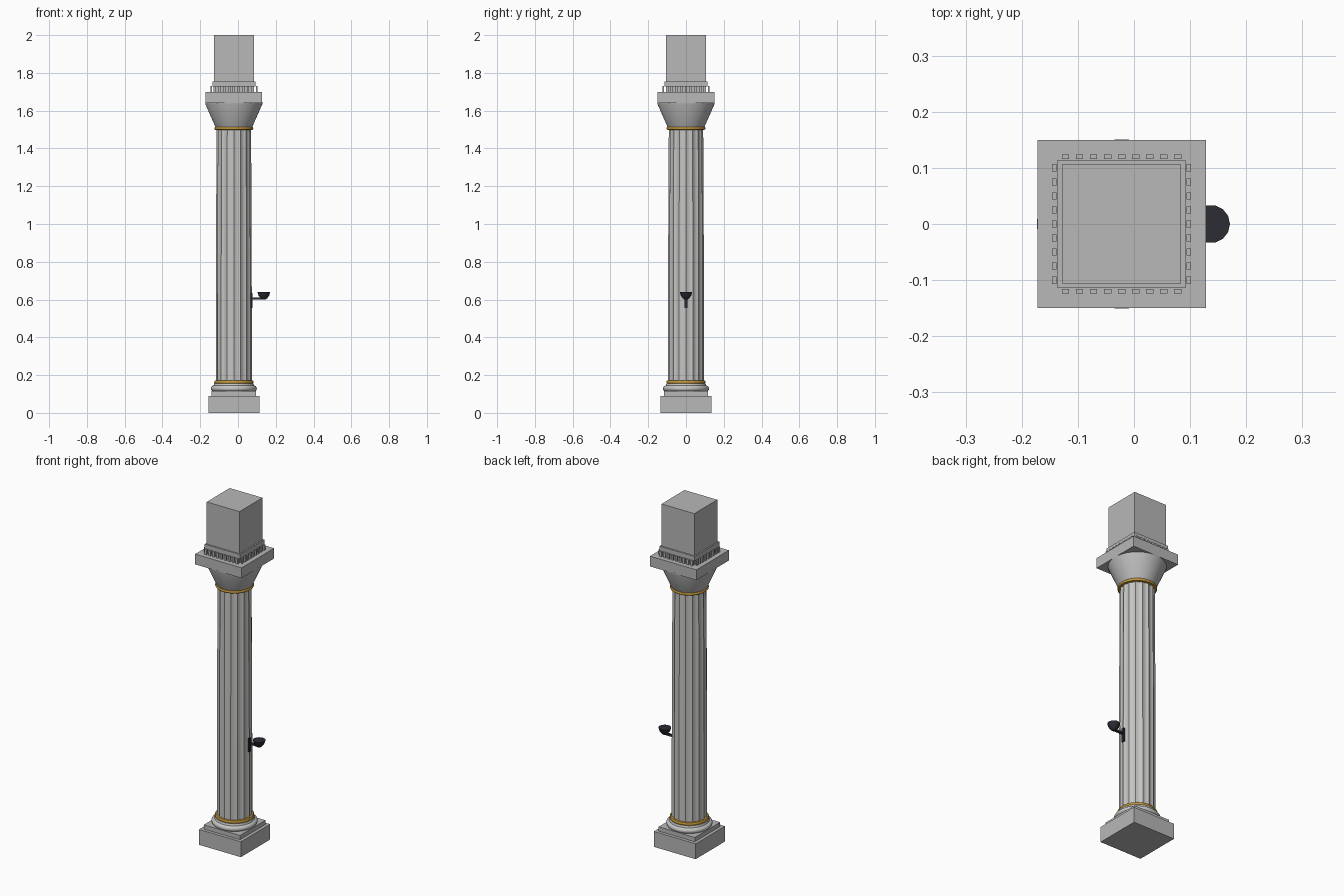
import bpy, bmesh, math

if "Cube" in bpy.data.objects:
    bpy.data.objects.remove(bpy.data.objects["Cube"])

CX = -0.022  # column axis; the lamp sticks out on +x


def material(name, rgb):
    m = bpy.data.materials.new(name)
    m.diffuse_color = (*rgb, 1)
    m.use_nodes = True
    m.node_tree.nodes["Principled BSDF"].inputs["Base Color"].default_value = m.diffuse_color
    return m


STONE = material("grey_stone", (0.48, 0.48, 0.48))
PALE = material("pale_stone", (0.56, 0.56, 0.55))
GOLD = material("gold", (0.55, 0.31, 0.04))
IRON = material("dark_iron", (0.025, 0.025, 0.035))


def finish(name, bm, mat, smooth=False):
    bmesh.ops.recalc_face_normals(bm, faces=bm.faces)
    me = bpy.data.meshes.new(name)
    bm.to_mesh(me)
    bm.free()
    me.materials.append(mat)
    ob = bpy.data.objects.new(name, me)
    bpy.context.collection.objects.link(ob)
    if smooth:
        bpy.ops.object.select_all(action='DESELECT')
        ob.select_set(True)
        bpy.context.view_layer.objects.active = ob
        bpy.ops.object.shade_smooth_by_angle(angle=math.radians(30))
    return ob


def add_box(bm, x0, x1, y0, y1, z0, z1):
    vs = bmesh.ops.create_cube(bm, size=1)["verts"]
    for v in vs:
        v.co.x = x0 if v.co.x < 0 else x1
        v.co.y = y0 if v.co.y < 0 else y1
        v.co.z = z0 if v.co.z < 0 else z1


def box(name, mat, *dims):
    bm = bmesh.new()
    add_box(bm, *dims)
    return finish(name, bm, mat)


def block(name, half, z0, z1, mat=STONE):
    return box(name, mat, CX - half, CX + half, -half, half, z0, z1)


def loft(name, levels, mat, n, cx=CX, shape=lambda i: 0.0):
    """Stack rings of (radius, z); shape(i) is cut from the radius at point i."""
    bm = bmesh.new()
    rings = []
    for r, z in levels:
        ring = []
        for i in range(n):
            a = 2 * math.pi * i / n
            rr = r - shape(i)
            ring.append(bm.verts.new((cx + rr * math.cos(a), rr * math.sin(a), z)))
        rings.append(ring)
    for lo, hi in zip(rings, rings[1:]):
        for i in range(n):
            j = (i + 1) % n
            bm.faces.new((lo[i], lo[j], hi[j], hi[i]))
    bm.faces.new(rings[0][::-1])
    bm.faces.new(rings[-1])
    return finish(name, bm, mat, True)


def rounded(radius, bulge, z0, z1, steps=8):
    """Half-round moulding profile."""
    mid, h = (z0 + z1) / 2, (z1 - z0) / 2
    return [(radius + bulge * math.cos(t), mid + h * math.sin(t))
            for t in (-math.pi / 2 + math.pi * k / steps for k in range(steps + 1))]


# Base
block("plinth", 0.135, 0.0, 0.09)
block("plinth_step", 0.117, 0.09, 0.115)
loft("base_torus", rounded(0.106, 0.016, 0.113, 0.145), PALE, 48)
loft("base_collar", [(0.108, 0.143), (0.104, 0.156)], PALE, 48)
loft("lower_gold_ring", rounded(0.097, 0.007, 0.154, 0.172, 6), GOLD, 48)

# Fluted shaft with a gentle taper
FLUTES, SEG = 16, 6
loft("fluted_shaft", [(0.095, 0.155), (0.095, 0.6), (0.0935, 1.1), (0.091, 1.51)],
     PALE, FLUTES * SEG,
     shape=lambda i: 0.006 * math.sin(math.pi * (i % SEG) / SEG))

# Capital
loft("upper_gold_ring", rounded(0.096, 0.007, 1.498, 1.514, 6), GOLD, 48)
loft("capital_bell", [(0.096, 1.51), (0.151, 1.635), (0.151, 1.645)], STONE, 48)
block("abacus", 0.15, 1.64, 1.70)
block("upper_block", 0.106, 1.70, 2.0)
block("upper_band", 0.114, 1.727, 1.754)

# Row of dentils on each side of the upper block
bm = bmesh.new()
for k in range(-4, 5):
    c = 0.025 * k
    for s in (-1, 1):
        d0, d1 = sorted((s * 0.116, s * 0.124))
        add_box(bm, CX + c - 0.0065, CX + c + 0.0065, d0, d1, 1.70, 1.73)
        add_box(bm, CX + d0, CX + d1, c - 0.0065, c + 0.0065, 1.70, 1.73)
finish("dentils", bm, STONE)

# Wall lamp
box("lamp_wall_plate", IRON, 0.066, 0.078, -0.008, 0.008, 0.555, 0.635)
box("lamp_arm", IRON, 0.074, 0.138, -0.006, 0.006, 0.599, 0.611)
loft("lamp_bowl", [(0.009, 0.599), (0.018, 0.607), (0.028, 0.621), (0.034, 0.640)],
     IRON, 14, cx=0.137)
